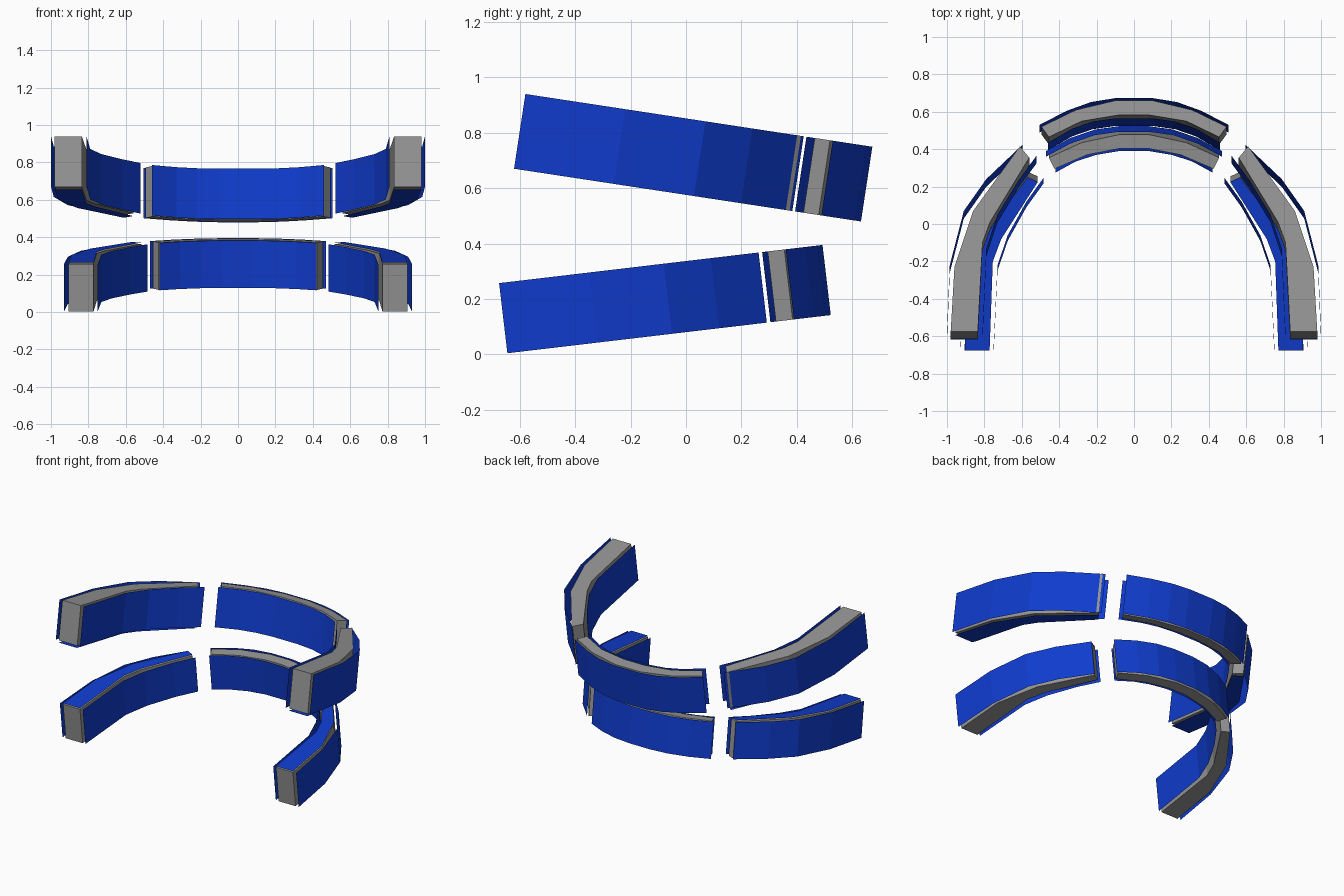
import bpy, bmesh
from mathutils import Vector

cube = bpy.data.objects.get("Cube")
if cube:
    bpy.data.objects.remove(cube, do_unlink=True)


def material(name, color):
    mat = bpy.data.materials.new(name)
    mat.use_nodes = True
    mat.diffuse_color = color
    mat.node_tree.nodes["Principled BSDF"].inputs["Base Color"].default_value = color
    return mat


BLUE = material("royal blue", (0.005, 0.045, 0.62, 1))
GREY = material("mid grey", (0.30, 0.30, 0.30, 1))


class Tilt:
    """Places plan points on a sloping arch top and drops them to its base."""
    def __init__(self, y, z, slope, height):
        self.y, self.z, self.slope = y, z, slope
        self.normal = Vector((0, -slope, 1)).normalized()
        self.height = height

    def point(self, p, depth):
        top = Vector((p[0], p[1], self.z + self.slope * (p[1] - self.y)))
        return top - self.normal * depth


def build(name, rows, mat, closed=False):
    """Skin matching rows of points; closed rows make a solid with end faces."""
    bm = bmesh.new()
    grid = [[bm.verts.new(p) for p in row] for row in rows]
    n = len(grid[0])
    for a, b in zip(grid, grid[1:]):
        for i in range(n if closed else n - 1):
            j = (i + 1) % n
            bm.faces.new((a[i], a[j], b[j], b[i]))
    if closed:
        bm.faces.new(grid[0])
        bm.faces.new(grid[-1])
        bmesh.ops.recalc_face_normals(bm, faces=bm.faces)
    mesh = bpy.data.meshes.new(name)
    bm.to_mesh(mesh)
    bm.free()
    mesh.materials.append(mat)
    obj = bpy.data.objects.new(name, mesh)
    bpy.context.collection.objects.link(obj)


def wall(name, tilt, path):
    build(name, [[tilt.point(p, 0), tilt.point(p, tilt.height)] for p in path], BLUE)


def core(name, tilt, outer, inner):
    h = tilt.height
    rows = [[tilt.point(o, 0), tilt.point(i, 0), tilt.point(i, h), tilt.point(o, h)]
            for o, i in zip(outer, inner)]
    build(name, rows, GREY, closed=True)


def cap(name, tilt, outer, inner, depth):
    build(name, [[tilt.point(o, depth), tilt.point(i, depth)]
                 for o, i in zip(outer, inner)], BLUE)


def flip(path):
    return [(-x, y) for x, y in path]


def symmetric(half):
    """Complete a half path that starts near the middle."""
    return flip(half[::-1]) + [p for p in half if p[0] > 0]


def arch(prefix, tilt, cap_depth, side, front):
    for label, turn in (("left", list), ("right", flip)):
        name = f"{prefix}_{label}"
        outer, inner = turn(side["core_outer"]), turn(side["core_inner"])
        core(name + "_core", tilt, outer, inner)
        cap(name + "_cap", tilt, outer, inner, cap_depth)
        wall(name + "_outer_wall", tilt, turn(side["wall_outer"]))
        wall(name + "_inner_wall", tilt, turn(side["wall_inner"]))
    name = prefix + "_front"
    core(name + "_core", tilt, symmetric(front["core_outer"]), symmetric(front["core_inner"]))
    wall(name + "_outer_wall", tilt, symmetric(front["wall_outer"]))
    wall(name + "_inner_wall", tilt, symmetric(front["wall_inner"]))


# Upper arch: capped underneath
arch("upper", Tilt(0.67, 0.75, -0.152, 0.273), 0.288,
     side=dict(
         core_outer=[(0.98, -0.575), (0.96, -0.23), (0.86, 0.07), (0.61, 0.415)],
         core_inner=[(0.835, -0.575), (0.81, -0.1), (0.77, 0.01), (0.56, 0.355)],
         wall_outer=[(1.0, -0.58), (0.985, -0.22), (0.91, 0.07), (0.79, 0.24), (0.595, 0.425)],
         wall_inner=[(0.81, -0.58), (0.79, -0.13), (0.73, 0.05), (0.62, 0.23), (0.52, 0.367)]),
     front=dict(
         core_outer=[(0.1, 0.66), (0.31, 0.61), (0.495, 0.52)],
         core_inner=[(0.08, 0.583), (0.28, 0.55), (0.455, 0.465)],
         wall_outer=[(0.1, 0.673), (0.23, 0.652), (0.36, 0.605), (0.505, 0.53)],
         wall_inner=[(0.1, 0.565), (0.22, 0.548), (0.33, 0.51), (0.46, 0.435)]))

# Lower arch: capped on top
arch("lower", Tilt(-0.675, 0.257, 0.118, 0.255), -0.008,
     side=dict(
         core_outer=[(0.905, -0.675), (0.89, -0.33), (0.79, -0.05), (0.57, 0.25)],
         core_inner=[(0.772, -0.675), (0.755, -0.2), (0.71, -0.08), (0.515, 0.225)],
         wall_outer=[(0.93, -0.675), (0.91, -0.35), (0.84, -0.08), (0.73, 0.09), (0.575, 0.262)],
         wall_inner=[(0.75, -0.675), (0.73, -0.25), (0.675, -0.09), (0.575, 0.09), (0.485, 0.215)]),
     front=dict(
         core_outer=[(0.08, 0.478), (0.28, 0.435), (0.455, 0.355)],
         core_inner=[(0.07, 0.405), (0.25, 0.37), (0.425, 0.295)],
         wall_outer=[(0.08, 0.493), (0.21, 0.475), (0.34, 0.43), (0.47, 0.36)],
         wall_inner=[(0.08, 0.39), (0.2, 0.37), (0.31, 0.335), (0.42, 0.275)]))
